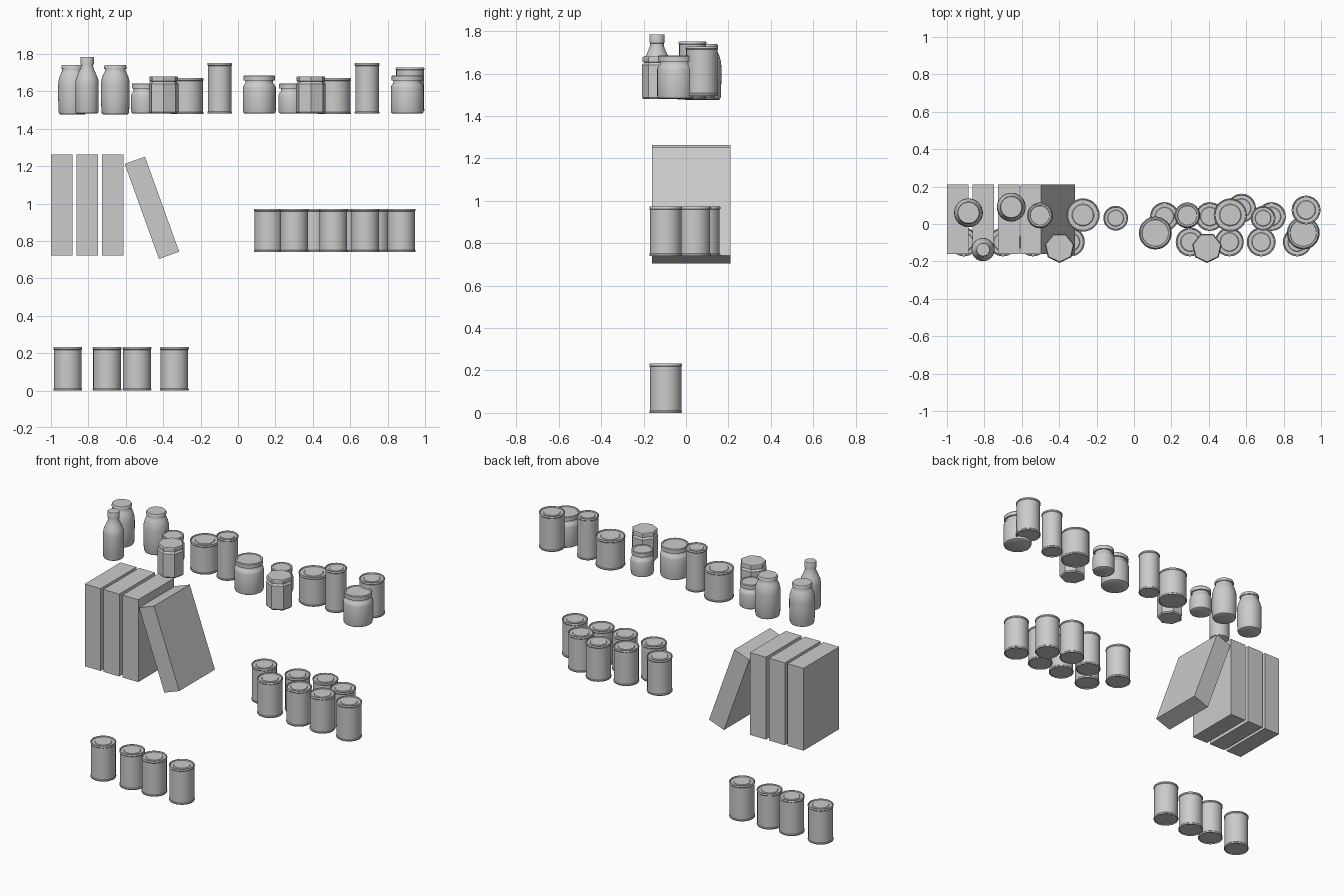
import bpy, bmesh, math


def lathe(name, profile, loc, sides=32, smooth=True):
    """Revolve (radius, height) points about z; zero radius closes an end."""
    bm = bmesh.new()
    rings = []
    for r, z in profile:
        if r == 0:
            rings.append([bm.verts.new((0, 0, z))])
        else:
            rings.append([bm.verts.new((r * math.cos(a), r * math.sin(a), z))
                          for a in (-math.pi / 2 + 2 * math.pi * i / sides
                                    for i in range(sides))])
    for lo, hi in zip(rings, rings[1:]):
        for i in range(sides):
            j = (i + 1) % sides
            if len(lo) == 1:
                bm.faces.new((lo[0], hi[j], hi[i]))
            elif len(hi) == 1:
                bm.faces.new((lo[i], lo[j], hi[0]))
            else:
                bm.faces.new((lo[i], lo[j], hi[j], hi[i]))
    mesh = bpy.data.meshes.new(name)
    bm.to_mesh(mesh)
    bm.free()
    obj = bpy.data.objects.new(name, mesh)
    bpy.context.collection.objects.link(obj)
    obj.location = loc
    if smooth:
        bpy.ops.object.select_all(action='DESELECT')
        obj.select_set(True)
        bpy.context.view_layer.objects.active = obj
        bpy.ops.object.shade_smooth_by_angle(angle=math.radians(35))
    return obj


def can_profile(r, h):
    """Tin with a rolled rim at both ends and a recessed ringed lid."""
    return [(0, 0.005), (r - 0.008, 0.005), (r - 0.006, 0), (r - 0.002, 0),
            (r, 0.003), (r, 0.008), (r - 0.003, 0.012),
            (r - 0.003, h - 0.014), (r, h - 0.01), (r, h - 0.003),
            (r - 0.002, h), (r - 0.006, h), (r - 0.008, h - 0.007),
            (r * 0.66, h - 0.007), (r * 0.62, h - 0.004), (0, h - 0.004)]


def jar_profile(r, h):
    """Squat jar with rounded shoulder, neck groove and screw lid."""
    return [(0, 0), (r - 0.012, 0), (r - 0.003, 0.005), (r, 0.015),
            (r, h - 0.066), (r - 0.003, h - 0.055), (r - 0.011, h - 0.045),
            (r - 0.014, h - 0.04), (r - 0.014, h - 0.028),
            (r - 0.004, h - 0.028), (r - 0.004, h - 0.004),
            (r - 0.008, h), (r - 0.016, h), (r - 0.018, h - 0.003),
            (0, h - 0.003)]


TALL_BOTTLE = [(0, 0), (0.052, 0), (0.059, 0.004), (0.062, 0.012),
               (0.062, 0.165), (0.060, 0.182), (0.052, 0.204), (0.042, 0.226),
               (0.034, 0.246), (0.032, 0.262), (0.036, 0.264),
               (0.036, 0.300), (0.034, 0.304), (0, 0.304)]
WIDE_BOTTLE = [(0, 0), (0.062, 0), (0.070, 0.004), (0.074, 0.014),
               (0.077, 0.10), (0.077, 0.155), (0.075, 0.180), (0.069, 0.204),
               (0.060, 0.225), (0.055, 0.235), (0.055, 0.243),
               (0.060, 0.245), (0.060, 0.258), (0.056, 0.265), (0, 0.265)]
FACET_JAR = [(0, 0), (0.074, 0), (0.081, 0.008), (0.081, 0.160),
             (0.074, 0.168), (0.070, 0.173), (0.078, 0.174),
             (0.078, 0.196), (0.075, 0.200), (0, 0.200)]

# Bottom shelf tins
for x in (-0.91, -0.70, -0.54, -0.34):
    lathe("bottom_tin", can_profile(0.077, 0.232), (x, -0.096, 0))

# Middle shelf tins
for x, y in ((0.163, 0.04), (0.30, -0.096), (0.405, 0.04), (0.51, -0.096),
             (0.575, 0.085), (0.68, -0.096), (0.735, 0.04), (0.873, -0.096)):
    lathe("middle_tin", can_profile(0.077, 0.232), (x, y, 0.74))

# Upright boxes and one leaning box
for x, z, tilt in ((-0.942, 0.992, 0), (-0.807, 0.992, 0),
                   (-0.669, 0.992, 0), (-0.46, 0.977, -19.8)):
    bpy.ops.mesh.primitive_cube_add(size=1, location=(x, 0.025, z),
                                    rotation=(0, math.radians(tilt), 0))
    box = bpy.context.object
    box.name = "leaning_box" if tilt else "upright_box"
    box.scale = (0.115, 0.37, 0.54)

# Top shelf: bottles
TOP = 1.48
for x, y in ((-0.885, 0.06), (-0.656, 0.09)):
    lathe("wide_bottle", WIDE_BOTTLE, (x, y, 1.475))
lathe("tall_bottle", TALL_BOTTLE, (-0.807, -0.137, TOP))

# Top shelf: a group of containers that appears twice
for dx in (0, 0.788):
    lathe("small_jar", jar_profile(0.069, 0.162), (-0.503 + dx, 0.046, TOP))
    lathe("faceted_jar", FACET_JAR, (-0.398 + dx, -0.127, TOP), 7, False)
    lathe("wide_tin", can_profile(0.089, 0.192), (-0.273 + dx, 0.048, TOP - 0.002))
    lathe("tall_tin", can_profile(0.066, 0.27), (-0.098 + dx, 0.031, TOP))

# Top shelf: large jars and last tin
for x in (0.114, 0.905):
    lathe("large_jar", jar_profile(0.088, 0.205), (x, -0.048, TOP))
lathe("top_tin", can_profile(0.077, 0.232), (0.92, 0.075, 1.495))
